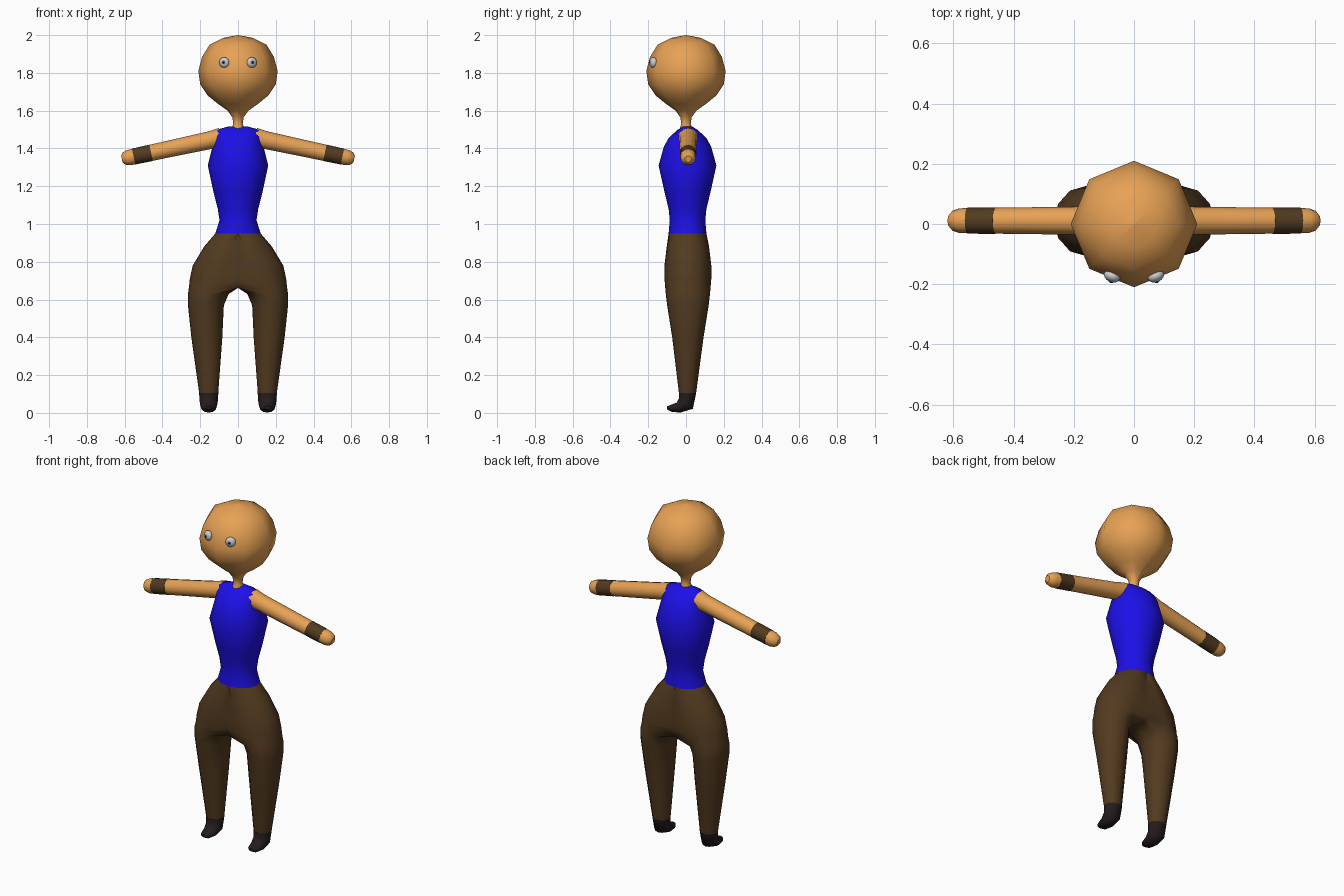
import bpy, bmesh
from math import cos, sin, tau, radians
from mathutils import Vector

if "Cube" in bpy.data.objects:
    bpy.data.objects.remove(bpy.data.objects["Cube"])


def material(name, rgb):
    m = bpy.data.materials.new(name)
    m.diffuse_color = (*rgb, 1)
    m.use_nodes = True
    m.node_tree.nodes["Principled BSDF"].inputs["Base Color"].default_value = m.diffuse_color
    return m


SKIN = material("skin", (0.8, 0.36, 0.09))
BLUE = material("blue_cloth", (0.012, 0.005, 0.8))
BROWN = material("brown_cloth", (0.085, 0.043, 0.014))
DARK = material("dark_leather", (0.018, 0.011, 0.012))
IRIS = material("iris", (0.08, 0.12, 0.35))
BLACK = material("pupil", (0.005, 0.005, 0.005))


def ring(c, u, v, n):
    c, u, v = Vector(c), Vector(u), Vector(v)
    return [c + u * cos(tau * k / n) + v * sin(tau * k / n) for k in range(n)]


def loft(name, rings, mat, mirror=False, open_seam=False):
    """Skin a list of equal point rings; optionally mirror across x = 0."""
    bm = bmesh.new()
    loops = [[bm.verts.new(p) for p in r] for r in rings]
    n = len(loops[0])
    for a, b in zip(loops, loops[1:]):
        for k in range(n):
            j = (k + 1) % n
            bm.faces.new((a[k], a[j], b[j], b[k]))
    bm.faces.new(loops[0])
    bm.faces.new(loops[-1])
    bmesh.ops.recalc_face_normals(bm, faces=bm.faces)
    if open_seam:
        seam = [f for f in bm.faces if all(v.co.x < 1e-4 for v in f.verts)]
        bmesh.ops.delete(bm, geom=seam, context='FACES')
    me = bpy.data.meshes.new(name)
    bm.to_mesh(me)
    bm.free()
    for p in me.polygons:
        p.use_smooth = len(p.vertices) == 4
    me.materials.append(mat)
    ob = bpy.data.objects.new(name, me)
    bpy.context.collection.objects.link(ob)
    if mirror:
        ob.modifiers.new("mirror", 'MIRROR').use_clip = True
    return ob


# head and neck: eight sided (z, radius)
head = [(2.0, 0.002), (1.985, 0.08), (1.95, 0.15), (1.885, 0.19), (1.81, 0.21),
        (1.74, 0.2), (1.68, 0.16), (1.635, 0.105), (1.6, 0.055), (1.565, 0.03),
        (1.53, 0.025), (1.5, 0.035)]
loft("head", [ring((0, 0, z), (r, 0, 0), (0, r, 0), 8) for z, r in head], SKIN)

# top: (z, half width, half depth)
torso = [(1.516, 0.05, 0.025), (1.497, 0.125, 0.055), (1.455, 0.127, 0.1),
         (1.41, 0.135, 0.125), (1.31, 0.16, 0.153), (1.17, 0.13, 0.122),
         (1.08, 0.107, 0.1), (1.02, 0.098, 0.094), (0.95, 0.12, 0.1)]
loft("torso", [ring((0, 0.008, z), (w, 0, 0), (0, d, 0), 12) for z, w, d in torso], BLUE)

# trousers: (z, centre x, half width, half depth, centre y, joined at the middle)
legs = [(0.95, 0.0, 0.12, 0.1, 0.008, True), (0.88, 0.03, 0.15, 0.112, 0.01, True),
        (0.78, 0.065, 0.175, 0.124, 0.01, True), (0.71, 0.095, 0.16, 0.124, 0.01, True),
        (0.662, 0.12, 0.14, 0.12, 0.01, True), (0.63, 0.157, 0.108, 0.117, 0.01, False),
        (0.57, 0.17, 0.095, 0.11, 0.01, False), (0.4, 0.165, 0.082, 0.083, 0.01, False),
        (0.1, 0.155, 0.05, 0.045, 0.008, False)]
rings = []
for z, cx, w, d, cy, joined in legs:
    r = ring((cx, cy, z), (w, 0, 0), (0, d, 0), 12)
    if joined:
        for k in range(4, 9):
            r[k].x = 0
        if cx == 0:
            r[3].x = r[9].x = 0
    rings.append(r)
loft("trousers", rings, BROWN, mirror=True, open_seam=True)

# shoes: rings bending from ankle to toe (y, z, half width, half height, tilt)
shoe = [(0.008, 0.105, 0.051, 0.046, 0), (0.0, 0.05, 0.047, 0.046, 38),
        (-0.04, 0.028, 0.041, 0.028, 70), (-0.08, 0.024, 0.032, 0.018, 85),
        (-0.1, 0.027, 0.016, 0.008, 90)]
loft("shoes", [ring((0.155, y, z), (w, 0, 0),
                    (0, h * cos(radians(t)), -h * sin(radians(t))), 12)
               for y, z, w, h, t in shoe], DARK, mirror=True)

# arms: rings along a gently dropping line (x, radius)
SLOPE = -0.215


def arm_part(name, stations, mat):
    along = Vector((1, 0, SLOPE)).normalized()
    up = Vector((-along.z, 0, along.x))
    loft(name, [ring((x, 0.011, 1.45 + SLOPE * (x - 0.12)), (0, r, 0), up * r, 12)
                for x, r in stations], mat, mirror=True)


arm_part("arms", [(0.09, 0.053), (0.15, 0.047), (0.465, 0.043)], SKIN)
arm_part("wristbands", [(0.46, 0.044), (0.553, 0.043)], BROWN)
arm_part("hands", [(0.545, 0.042), (0.58, 0.041), (0.603, 0.033), (0.615, 0.018)], SKIN)


def ball(name, loc, scale, turn, mat=None):
    bpy.ops.mesh.primitive_uv_sphere_add(segments=16, ring_count=10, radius=1,
                                         location=loc, rotation=(0, 0, turn))
    ob = bpy.context.object
    ob.name = name
    ob.scale = scale
    bpy.ops.object.shade_smooth()
    if mat:
        ob.data.materials.append(mat)


# eyes set into the front facets
for s in (-1, 1):
    turn = s * radians(22.5)
    ball("eyeball", (s * 0.073, -0.173, 1.855), (0.028, 0.02, 0.028), turn)
    ball("iris", (s * 0.076, -0.187, 1.856), (0.012, 0.0075, 0.012), turn, IRIS)
    ball("pupil", (s * 0.077, -0.191, 1.856), (0.0065, 0.005, 0.0065), turn, BLACK)
